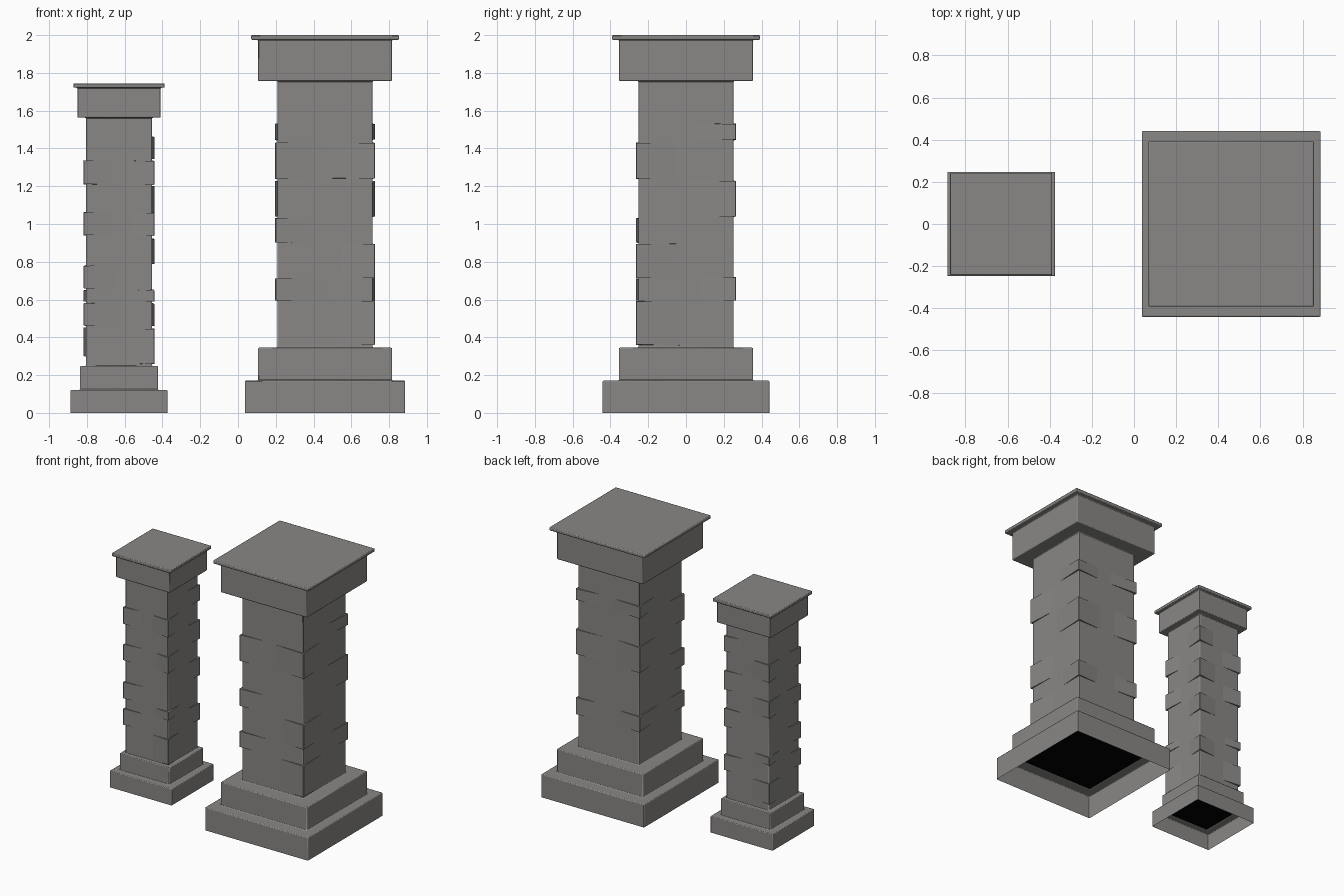
import bpy, bmesh, random

if "Cube" in bpy.data.objects:
    bpy.data.objects.remove(bpy.data.objects["Cube"])

random.seed(4)


def material(name, colour):
    m = bpy.data.materials.new(name)
    m.diffuse_color = (*colour, 1)
    m.use_nodes = True
    m.node_tree.nodes["Principled BSDF"].inputs["Base Color"].default_value = m.diffuse_color
    return m


stone = material("grey stone", (0.25, 0.244, 0.236))
black = material("black underside", (0.0, 0.0, 0.0))


def finish(bm, name, bevel=0, mat=stone):
    me = bpy.data.meshes.new(name)
    bm.to_mesh(me)
    bm.free()
    me.materials.append(mat)
    ob = bpy.data.objects.new(name, me)
    bpy.context.collection.objects.link(ob)
    if bevel:
        m = ob.modifiers.new("worn edges", "BEVEL")
        m.width, m.segments, m.limit_method = bevel, 2, "ANGLE"
    bpy.ops.object.select_all(action="DESELECT")
    ob.select_set(True)
    bpy.context.view_layer.objects.active = ob
    bpy.ops.object.shade_smooth_by_angle(angle=0.7)


def square_shell(name, cx, profile, bevel):
    """Hollow square column, open below, from (half width, half depth, z) steps."""
    bm = bmesh.new()
    rings = [[bm.verts.new((cx + sx * w, sy * d, z))
              for sx, sy in ((-1, -1), (1, -1), (1, 1), (-1, 1))] for w, d, z in profile]
    for a, b in zip(rings, rings[1:]):
        for i in range(4):
            j = (i + 1) % 4
            bm.faces.new((a[i], a[j], b[j], b[i]))
    bm.faces.new(rings[-1])
    finish(bm, name, bevel)


def underside(name, cx, h, z):
    """Dark plate closing the hollow below the second step."""
    bm = bmesh.new()
    bm.faces.new([bm.verts.new((cx + x * h, y * h, z))
                  for x, y in ((-1, -1), (-1, 1), (1, 1), (1, -1))])
    finish(bm, name, mat=black)


def corner_block(name, cx, h, sx, sy, z0, z1, out, reach):
    """Quoin standing proud at a shaft corner, fading into the wall."""
    bm = bmesh.new()
    rx, ry = (reach * random.uniform(0.8, 1.2) for _ in range(2))
    c = 0.003
    plan = [(h - rx, h - 0.001), (h + out - c, h + out),
            (h + out, h + out - c), (h - 0.001, h - ry), (h - 0.02, h - 0.02)]
    rings = [[bm.verts.new((cx + sx * x, sy * y, z + random.uniform(-0.003, 0.003)))
              for x, y in plan] for z in (z0, z1)]
    n = len(plan)
    for i in range(n):
        j = (i + 1) % n
        bm.faces.new((rings[0][i], rings[0][j], rings[1][j], rings[1][i]))
    bm.faces.new(rings[0])
    bm.faces.new(rings[1])
    bmesh.ops.recalc_face_normals(bm, faces=bm.faces)
    finish(bm, name)


# large pillar: plinth, step, shaft, capital and slab
square_shell("large_pillar", 0.461,
             [(0.424, 0.441, 0), (0.424, 0.441, 0.171), (0.355, 0.355, 0.171),
              (0.355, 0.355, 0.345), (0.252, 0.252, 0.345), (0.252, 0.252, 1.757),
              (0.355, 0.355, 1.757), (0.355, 0.355, 1.975), (0.392, 0.392, 1.975),
              (0.392, 0.392, 2.0)], 0.006)
underside("large_underside", 0.461, 0.352, 0.169)

# small pillar
square_shell("small_pillar", -0.63,
             [(0.256, 0.247, 0), (0.256, 0.247, 0.122), (0.206, 0.2, 0.122),
              (0.206, 0.2, 0.248), (0.175, 0.175, 0.248), (0.175, 0.175, 1.563),
              (0.221, 0.221, 1.563), (0.221, 0.221, 1.722), (0.242, 0.242, 1.722),
              (0.242, 0.242, 1.745)], 0.005)
underside("small_underside", -0.63, 0.197, 0.12)

# heights of the proud corner stones
FL, FR, BR, BL = (-1, -1), (1, -1), (1, 1), (-1, 1)
large = {FL: [(1.24, 1.43), (0.90, 1.03), (0.595, 0.71)],
         FR: [(1.24, 1.43), (0.715, 0.895), (0.36, 0.59)],
         BR: [(1.445, 1.53), (1.04, 1.225), (0.595, 0.72)],
         BL: [(1.445, 1.53), (1.04, 1.23), (0.60, 0.71)]}
small = {FL: [(1.21, 1.335), (0.94, 1.06), (0.66, 0.78), (0.46, 0.58)],
         FR: [(1.21, 1.335), (0.94, 1.06), (0.59, 0.65), (0.26, 0.445)],
         BR: [(1.345, 1.46), (1.06, 1.20), (0.79, 0.92), (0.46, 0.58)],
         BL: [(1.21, 1.335), (0.94, 1.06), (0.59, 0.65), (0.30, 0.45)]}
for label, cx, h, table, reach in (("large", 0.461, 0.252, large, 0.22),
                                   ("small", -0.63, 0.175, small, 0.14)):
    for (sx, sy), spans in table.items():
        for k, (z0, z1) in enumerate(spans):
            corner_block(f"{label}_corner_stone_{sx}_{sy}_{k}", cx, h, sx, sy,
                         z0, z1, 0.012, reach)
